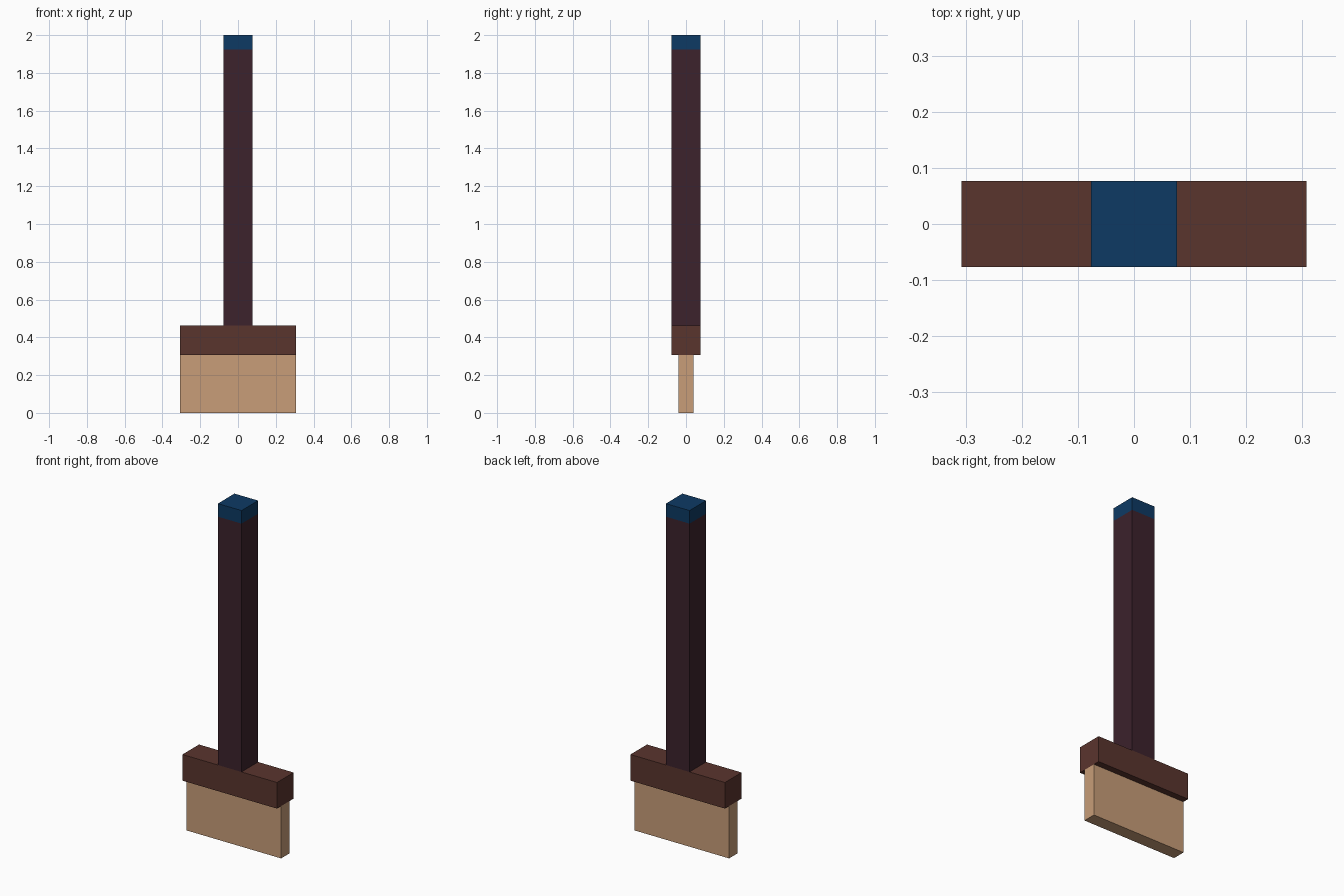
import bpy
import bmesh
from mathutils import Matrix, Vector

default = bpy.data.objects.get("Cube")
if default:
    bpy.data.objects.remove(default, do_unlink=True)

UNIT = 2 / 13  # thickness of the square handle


def material(name, rgb):
    mat = bpy.data.materials.new(name)
    mat.use_nodes = True
    mat.diffuse_color = (*rgb, 1)
    mat.node_tree.nodes["Principled BSDF"].inputs["Base Color"].default_value = (*rgb, 1)
    return mat


def block(name, mat, width, depth, bottom, top):
    """Box centred on the z axis, sized in handle thicknesses."""
    bm = bmesh.new()
    size = Vector((width, depth, top - bottom)) * UNIT
    centre = Vector((0, 0, (bottom + top) / 2)) * UNIT
    bmesh.ops.create_cube(bm, size=1, matrix=Matrix.LocRotScale(centre, None, size))
    mesh = bpy.data.meshes.new(name)
    bm.to_mesh(mesh)
    bm.free()
    mesh.materials.append(mat)
    obj = bpy.data.objects.new(name, mesh)
    bpy.context.collection.objects.link(obj)


straw = material("straw", (0.58, 0.34, 0.19))
brown = material("reddish brown", (0.102, 0.035, 0.027))
dark = material("dark plum wood", (0.045, 0.016, 0.025))
blue = material("navy blue", (0.004, 0.042, 0.127))

# Bristles, head, handle and end cap, from the ground up
block("bristles", straw, 4, 0.5, 0, 2)
block("broom_head", brown, 4, 1, 2, 3)
block("handle", dark, 1, 1, 3, 12.5)
block("handle_cap", blue, 1, 1, 12.5, 13)
